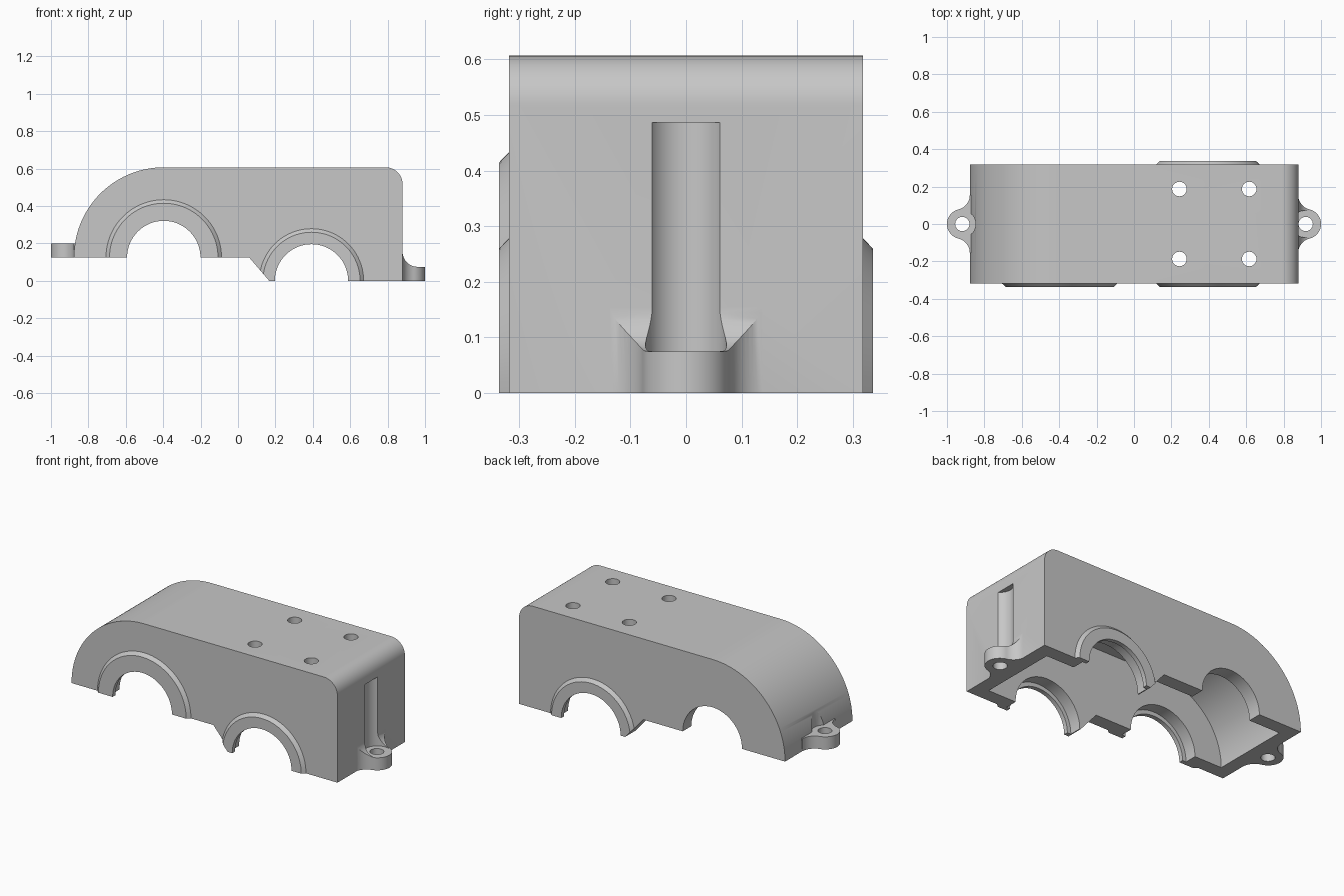
import bpy, bmesh, math

if "Cube" in bpy.data.objects:
    bpy.data.objects.remove(bpy.data.objects["Cube"])

mat = bpy.data.materials.new("cast grey")
mat.diffuse_color = (0.57, 0.57, 0.57, 1)
mat.use_nodes = True
mat.node_tree.nodes["Principled BSDF"].inputs["Base Color"].default_value = mat.diffuse_color


def arc(cx, cy, r, a0, a1, n=24):
    """Points on an arc, angles in degrees."""
    return [(cx + r * math.cos(math.radians(a0 + (a1 - a0) * i / n)),
             cy + r * math.sin(math.radians(a0 + (a1 - a0) * i / n))) for i in range(n + 1)]


def circle(cx, cy, r, n=48):
    return arc(cx, cy, r, 0, 360, n)[:-1]


def loft(name, rings):
    """Solid through matching rings of 3D points, capped at both ends."""
    bm = bmesh.new()
    rows = [[bm.verts.new(p) for p in ring] for ring in rings]
    n = len(rows[0])
    for a, b in zip(rows, rows[1:]):
        for i in range(n):
            bm.faces.new((a[i], a[(i + 1) % n], b[(i + 1) % n], b[i]))
    bm.faces.new(rows[0][::-1])
    bm.faces.new(rows[-1])
    bmesh.ops.recalc_face_normals(bm, faces=bm.faces)
    me = bpy.data.meshes.new(name)
    bm.to_mesh(me)
    bm.free()
    ob = bpy.data.objects.new(name, me)
    bpy.context.collection.objects.link(ob)
    me.materials.append(mat)
    return ob


def extrude_y(name, pts, y0, y1):
    return loft(name, [[(x, y, z) for x, z in pts] for y in (y0, y1)])


def extrude_z(name, pts, z0, z1):
    return loft(name, [[(x, y, z) for x, y in pts] for z in (z0, z1)])


def combine(ob, other, op):
    """Apply a boolean and remove the helper."""
    bpy.context.view_layer.objects.active = ob
    mod = ob.modifiers.new(op, 'BOOLEAN')
    mod.operation, mod.object, mod.solver = op, other, 'EXACT'
    bpy.ops.object.modifier_apply(modifier=mod.name)
    bpy.data.objects.remove(other, do_unlink=True)


# Outer shell: rounded left end, small right fillet, base trimmed later
LX, LZ, RX = -0.397, 0.125, 0.393
profile = ([(-0.877, -0.5), (0.88, -0.5)] + arc(0.79, 0.517, 0.09, 0, 90, 12)
           + arc(LX, 0.127, 0.48, 90, 180, 40))
housing = extrude_y("gearbox_housing", profile, -0.318, 0.318)


# Raised chamfered rings round the bearing bores
def boss(cx, cz, r, stations):
    rings = [[(x, y, z) for x, z in circle(cx, cz, r - inset, 80)] for y, inset in stations]
    combine(housing, loft("bearing_boss", rings), 'UNION')


front = [(-0.336, 0.02), (-0.317, 0)]
boss(LX, LZ, 0.31, front + [(-0.27, 0)])
boss(RX, 0, 0.28, front + [(-y, i) for y, i in front[::-1]])


# Bolt lugs at both ends, with concave flares into the end walls
def lug_outline(s, R):
    yc = math.sqrt((R + 0.08) ** 2 - (R - 0.042) ** 2)
    a = math.degrees(math.atan2(yc, R - 0.042))
    half = arc(0.878 + R, yc, R, 180, 180 + a, 12) + arc(0.92, 0, 0.08, a, 0, 16)
    pts = [(0.83, yc)] + half
    pts += [(x, -y) for x, y in pts[-2::-1]]
    return [(s * x, y) for x, y in pts]


combine(housing, extrude_z("left_lug", lug_outline(-1, 0.08), -0.3, 0.2), 'UNION')
right = extrude_z("right_lug", lug_outline(1, 0.08), -0.3, 0.2)
curve = [(0.8, 0.155)] + arc(0.96, 0.155, 0.08, 180, 270, 12) + [(1.1, 0.075), (1.1, 0.4), (0.8, 0.4)]
combine(right, extrude_y("cut", curve, -0.4, 0.4), 'DIFFERENCE')
combine(housing, right, 'UNION')

# Stepped underside
below = [(-2, LZ), (0.06, LZ), (0.167, 0), (2, 0), (2, -1), (-2, -1)]
combine(housing, extrude_y("cut", below, -1, 1), 'DIFFERENCE')

# Spot faces above the lugs and bolt holes through them
for s, z0 in ((1, 0.075), (-1, 0.2)):
    combine(housing, extrude_z("cut", circle(s * 0.92, 0, 0.073), z0, 0.487), 'DIFFERENCE')
    combine(housing, extrude_z("cut", circle(s * 0.918, 0, 0.038, 32), -0.1, 0.3), 'DIFFERENCE')

# Open cavity following the outer shape
inner = [(-0.797, -0.1), (0.797, -0.1), (0.797, 0.527)] + arc(LX, 0.127, 0.4, 90, 180, 40)
combine(housing, extrude_y("cut", inner, -0.237, 0.237), 'DIFFERENCE')

# Bearing bores, with wider seats behind a thin outer lip
for cx, cz, back in ((LX, LZ, 0.1), (RX, 0, 0.31)):
    combine(housing, extrude_y("cut", circle(cx, cz, 0.196, 72), -0.5, 0.5), 'DIFFERENCE')
    combine(housing, extrude_y("cut", circle(cx, cz, 0.22, 72), -0.31, back), 'DIFFERENCE')

# Cover screw holes in the top
for x in (0.243, 0.616):
    for y in (-0.187, 0.187):
        combine(housing, extrude_z("cut", circle(x, y, 0.039, 32), 0.45, 0.7), 'DIFFERENCE')

bpy.ops.object.select_all(action='DESELECT')
housing.select_set(True)
bpy.context.view_layer.objects.active = housing
bpy.ops.object.shade_smooth_by_angle(angle=math.radians(25))
